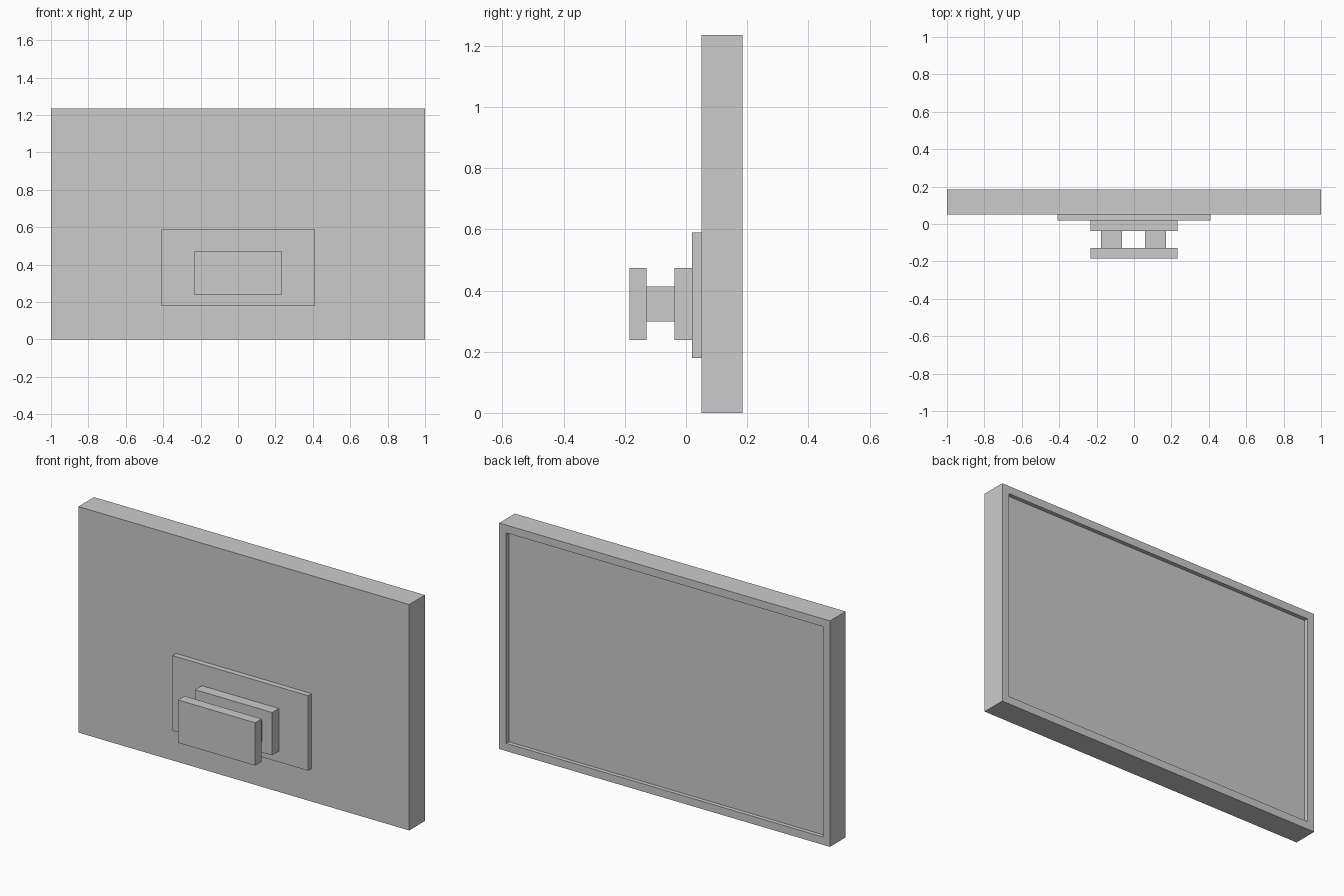
import bpy, bmesh

if "Cube" in bpy.data.objects:
    bpy.data.objects.remove(bpy.data.objects["Cube"])


def box(name, x, y, z):
    """Box object from (min, max) ranges on each axis."""
    bm = bmesh.new()
    bmesh.ops.create_cube(bm, size=1)
    for v in bm.verts:
        v.co = [r[0] if c < 0 else r[1] for c, r in zip(v.co, (x, y, z))]
    mesh = bpy.data.meshes.new(name)
    bm.to_mesh(mesh)
    bm.free()
    obj = bpy.data.objects.new(name, mesh)
    bpy.context.collection.objects.link(obj)
    return obj


# Display panel, with the screen sunk into the +y side inside a bezel
panel = box("display_panel", (-1, 1), (0.05, 0.185), (0, 1.235))
bm = bmesh.new()
bm.from_mesh(panel.data)
bm.normal_update()
screen = max(bm.faces, key=lambda f: f.calc_center_median().y)
bmesh.ops.inset_region(bm, faces=[screen], thickness=0.06)
rim = bmesh.ops.extrude_discrete_faces(bm, faces=[screen])["faces"][0]
bmesh.ops.translate(bm, verts=rim.verts[:], vec=(0, -0.022, 0))
bmesh.ops.recalc_face_normals(bm, faces=bm.faces[:])
bm.to_mesh(panel.data)
bm.free()

# Rear cover and the two bracket plates
box("rear_cover", (-0.41, 0.41), (0.02, 0.05), (0.18, 0.59))
box("panel_bracket", (-0.233, 0.233), (-0.038, 0.02), (0.239, 0.473))
box("wall_bracket", (-0.233, 0.233), (-0.185, -0.129), (0.239, 0.473))

# Pair of arms joining the brackets
for side, x in (("left", (-0.176, -0.064)), ("right", (0.059, 0.171))):
    box(side + "_arm", x, (-0.129, -0.038), (0.299, 0.413))
